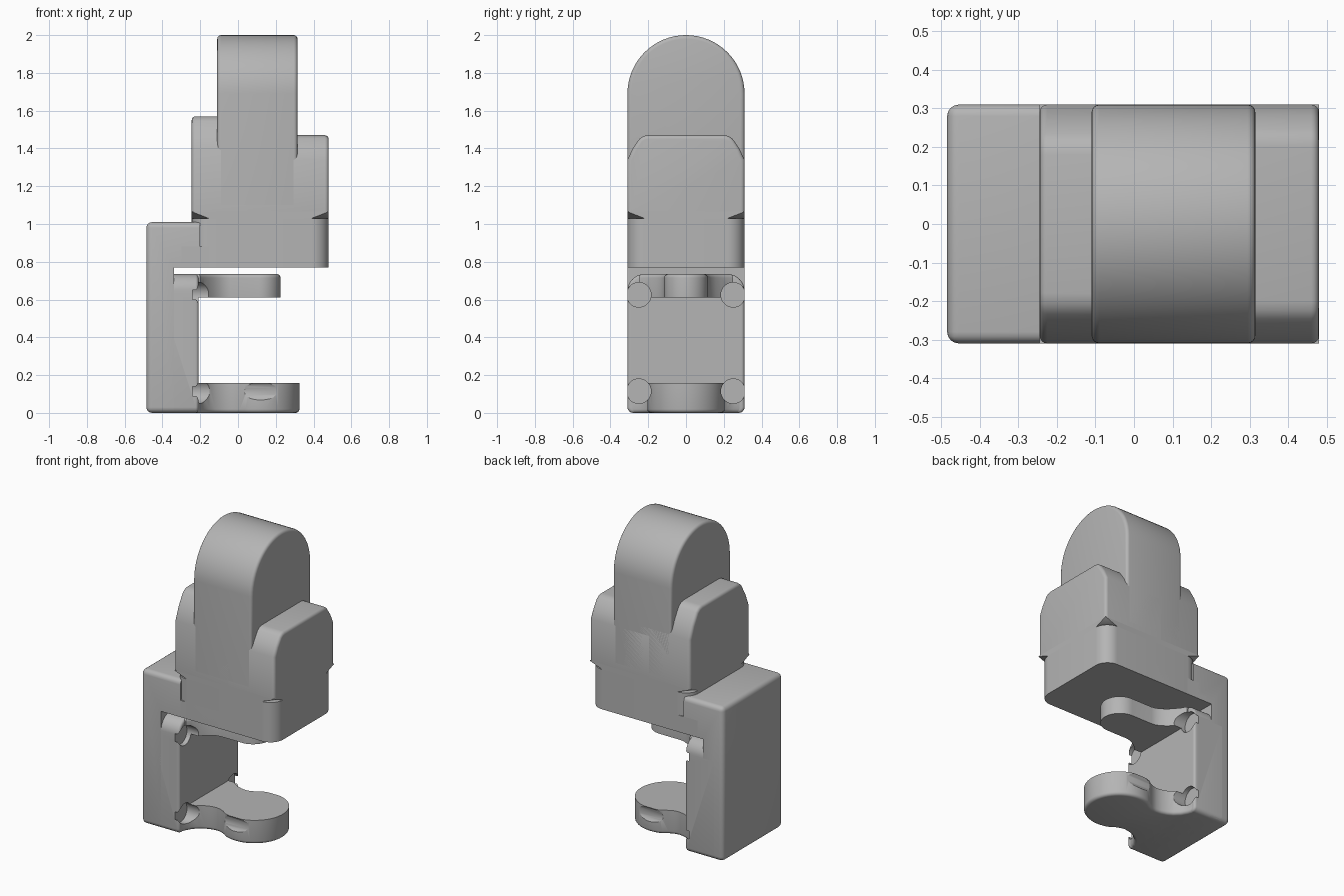
import bpy, bmesh
from math import sin, cos, pi, radians

cube = bpy.data.objects.get("Cube")
if cube:
    bpy.data.objects.remove(cube, do_unlink=True)

grey = bpy.data.materials.new("plain grey")
grey.use_nodes = True
COLOUR = (0.46, 0.46, 0.46, 1)
grey.diffuse_color = COLOUR
grey.node_tree.nodes["Principled BSDF"].inputs["Base Color"].default_value = COLOUR

W = 0.31  # half depth shared by the body and the frame


def arc(cx, cy, r, start, end, n=10):
    """Points along an arc, angles in degrees."""
    angles = [radians(start + (end - start) * i / n) for i in range(n + 1)]
    return [(cx + r * cos(a), cy + r * sin(a)) for a in angles]


def finish(name, bm):
    bmesh.ops.recalc_face_normals(bm, faces=bm.faces[:])
    mesh = bpy.data.meshes.new(name)
    bm.to_mesh(mesh)
    bm.free()
    mesh.materials.append(grey)
    ob = bpy.data.objects.new(name, mesh)
    bpy.context.collection.objects.link(ob)
    return ob


def prism(name, outline, axis, lo, hi, bevel=0, where=None):
    """Extrude an outline along an axis and round the edges picked by a rule."""
    place = {"x": lambda p, h: (h, p[0], p[1]),
             "y": lambda p, h: (p[0], h, p[1]),
             "z": lambda p, h: (p[0], p[1], h)}[axis]
    bm = bmesh.new()
    rings = [[bm.verts.new(place(p, h)) for p in outline] for h in (lo, hi)]
    bm.faces.new(rings[0])
    bm.faces.new(rings[1])
    for i in range(len(outline)):
        j = (i + 1) % len(outline)
        bm.faces.new((rings[0][i], rings[0][j], rings[1][j], rings[1][i]))
    bmesh.ops.recalc_face_normals(bm, faces=bm.faces[:])
    if bevel:
        edges = [e for e in bm.edges if where(e.verts[0].co, e.verts[1].co)]
        bmesh.ops.bevel(bm, geom=edges, offset=bevel, segments=4, profile=0.5,
                        affect="EDGES", clamp_overlap=True)
    return finish(name, bm)


def mirrored(half):
    """Close a half outline given as (along, across) by mirroring it."""
    return half + [(u, -v) for u, v in reversed(half) if abs(v) > 1e-5]


def on_x(*values):
    return lambda a, b: any(abs(a.x - v) < 1e-4 and abs(b.x - v) < 1e-4 for v in values)


# Tall tongue with a round top
tongue = prism("tongue", [(-W, 1.1), (W, 1.1)] + arc(0, 1.69, W, 0, 180, 32),
               "x", -0.11, 0.315, 0.02, on_x(-0.11, 0.315))


# Shoulders on either side of the tongue
def shoulder(name, top, drop, inset, lo, hi, outer):
    side = [(W, 1.065), (W, top - drop), (W - inset * 0.25, top - drop * 0.55),
            (W - inset * 0.58, top - drop * 0.14), (W - inset * 0.78, top - drop * 0.03),
            (W - inset, top)]
    outline = side + [(-y, z) for y, z in reversed(side)]
    on_outer = on_x(outer)
    return prism(name, outline, "x", lo, hi, 0.02,
                 lambda a, b: on_outer(a, b) and max(a.z, b.z) > 1.1)


shoulder("left_shoulder", 1.47, 0.13, 0.11, 0.05, 0.48, 0.48)
shoulder("right_shoulder", 1.57, 0.18, 0.13, -0.245, 0.15, -0.245)

# Collar: square above, with its lower corners cut off
X0, X1, R = -0.245, 0.48, 0.09
bm = bmesh.new()
for x, inward in ((X0, 1), (X1, -1)):
    for s in (-1, 1):
        bm.verts.new((x, s * W, 1.065))
        bm.verts.new((x + inward * R, s * W, 1.03))
        bm.verts.new((x, s * (W - R), 1.03))
bmesh.ops.convex_hull(bm, input=bm.verts[:])
finish("collar", bm)

# Lower body with rounded upright corners
body = (arc(X1 - R, W - R, R, 0, 90) + arc(X0 + R, W - R, R, 90, 180)
        + arc(X0 + R, R - W, R, 180, 270) + arc(X1 - R, R - W, R, 270, 360))
prism("lower_body", body, "z", 0.77, 1.03)
prism("body_bridge", [(-0.3, 0.77), (0.1, 0.77), (0.1, 0.88), (-0.3, 0.88)], "y", -W, W)

# Frame: spine with an upper arm meeting the body
spine = [(-0.485, 0), (-0.34, 0), (-0.34, 0.77), (-0.2, 0.77), (-0.2, 1.01), (-0.485, 1.01)]


def outer_edge(a, b):
    left = a.x < -0.48 and b.x < -0.48
    bottom = a.z < 0.01 and b.z < 0.01 and abs(a.y - b.y) < 0.01
    top = a.z > 1 and b.z > 1 and abs(a.y - b.y) < 0.01
    return left or bottom or top


prism("spine", spine, "y", -W, W, 0.03, outer_edge)

# Thick lower half of the spine
block_outline = (arc(W - 0.09, 0.645, 0.09, 0, 90) + arc(0.09 - W, 0.645, 0.09, 90, 180)
                 + arc(0.03 - W, 0.03, 0.03, 180, 270, 4) + arc(W - 0.03, 0.03, 0.03, 270, 360, 4))
block = prism("spine_block", block_outline, "x", -0.42, -0.21, 0.015, on_x(-0.21))

# Base foot: a waisted plate ending in a disc
foot_half = ([(-0.3, 0.3), (-0.215, 0.3), (-0.2, 0.25), (-0.18, 0.215), (-0.15, 0.185),
              (-0.12, 0.167), (-0.085, 0.155), (-0.05, 0.15), (-0.02, 0.155), (0.01, 0.168)]
             + arc(0.12, 0, 0.205, 113, 0, 18))
foot = prism("base_foot", mirrored(foot_half), "z", 0, 0.157, 0.02,
             lambda a, b: a.z < 0.001 and b.z < 0.001 and max(a.x, b.x) > -0.25)

# Upper pad: a narrower finger with a round end
pad_half = ([(-0.3, 0.25), (-0.2, 0.25), (-0.18, 0.215), (-0.155, 0.185),
             (-0.13, 0.157), (-0.1, 0.135), (-0.07, 0.12), (-0.04, 0.115)]
            + arc(0.11, 0, 0.115, 90, 0, 12))
pad = prism("upper_pad", mirrored(pad_half), "z", 0.61, 0.735, 0.02,
            lambda a, b: a.z > 0.73 and b.z > 0.73 and max(a.x, b.x) > -0.22)

# Screw clearances bored along x through the block and both plates
for z, targets in ((0.115, (block, foot)), (0.625, (block, pad))):
    for y in (-0.25, 0.25):
        bore = prism("bore", arc(y, z, 0.065, 0, 352.5, 47), "x", -0.24, 0.6)
        bore.hide_render = True
        for ob in targets:
            mod = ob.modifiers.new("bore", "BOOLEAN")
            mod.operation = "DIFFERENCE"
            mod.solver = "EXACT"
            mod.object = bore
            bpy.context.view_layer.objects.active = ob
            bpy.ops.object.modifier_apply(modifier=mod.name)
        bpy.data.objects.remove(bore, do_unlink=True)

# Smooth curved faces, keep hard edges
bpy.ops.object.select_all(action="DESELECT")
for ob in bpy.context.collection.objects:
    if ob.type == "MESH":
        ob.select_set(True)
        bpy.context.view_layer.objects.active = ob
bpy.ops.object.shade_smooth_by_angle(angle=radians(30))
